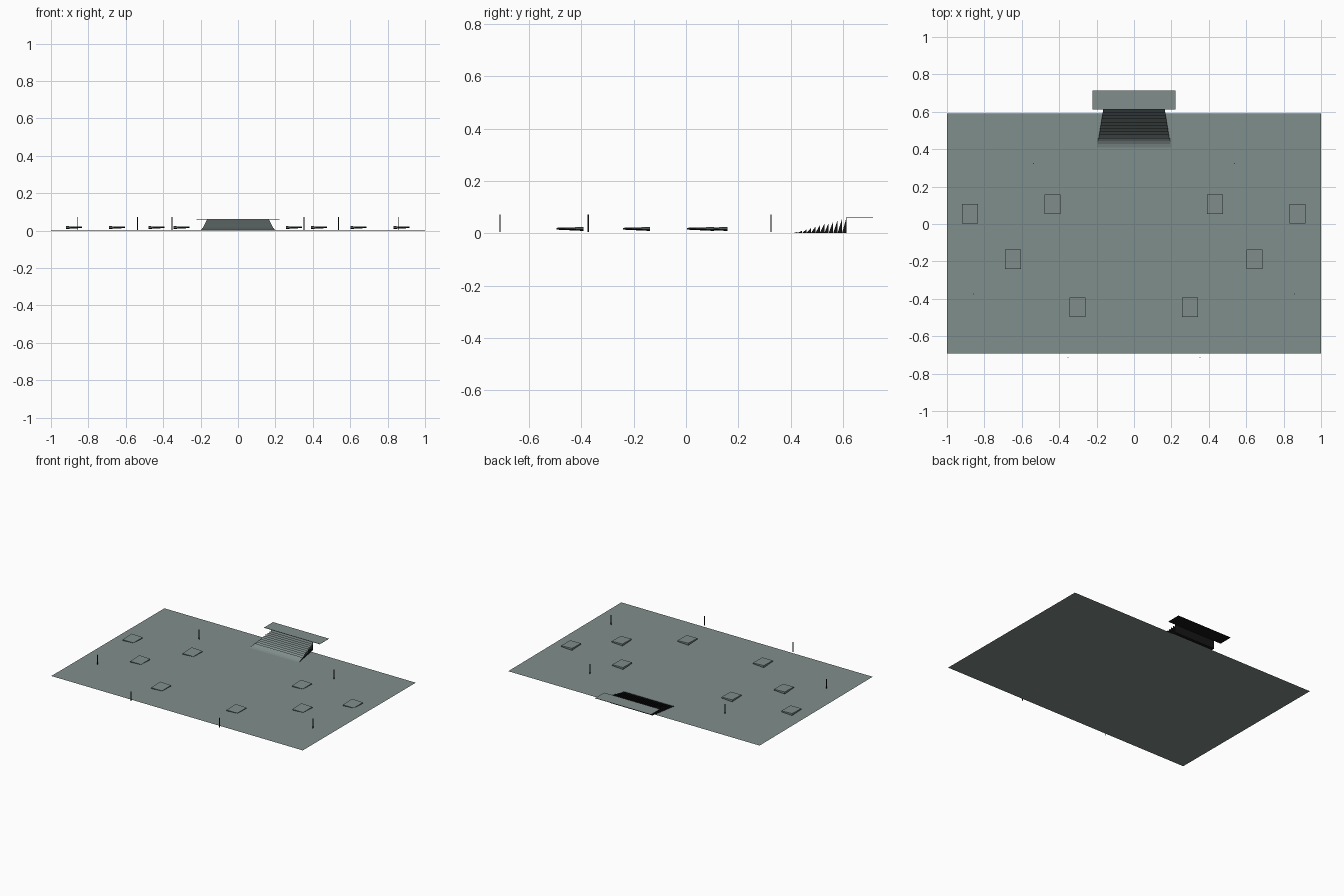
import bpy

if "Cube" in bpy.data.objects:
    bpy.data.objects.remove(bpy.data.objects["Cube"])


def material(name, colour):
    m = bpy.data.materials.new(name)
    m.diffuse_color = (*colour, 1)
    m.use_nodes = True
    m.node_tree.nodes["Principled BSDF"].inputs["Base Color"].default_value = m.diffuse_color
    return m


stone = material("grey_green_stone", (0.214, 0.27, 0.262))
black = material("black_backing", (0.008, 0.008, 0.008))


def build(name, verts, faces, dark=()):
    """Mesh part; faces whose index is in dark get the black backing."""
    me = bpy.data.meshes.new(name)
    me.from_pydata(verts, [], faces)
    me.materials.append(stone)
    me.materials.append(black)
    for p in me.polygons:
        p.material_index = int(p.index in dark)
    ob = bpy.data.objects.new(name, me)
    bpy.context.collection.objects.link(ob)
    return ob


# faces: bottom, top, front, right, back, left
BOX = [(3, 2, 1, 0), (4, 5, 6, 7), (0, 1, 5, 4), (1, 2, 6, 5), (2, 3, 7, 6), (3, 0, 4, 7)]


def ring(x0, x1, y0, y1, zs):
    return list(zip((x0, x1, x1, x0), (y0, y0, y1, y1), zs))


# ground sheet, falling very slightly towards the back
build("ground_sheet", ring(-1, 1, -0.693, 0.592, (0.004, 0.004, 0, 0)), [(0, 1, 2, 3)])

# landing plate behind the stairs, black underneath
land = (-0.222, 0.222, 0.613, 0.715)
build("landing", ring(*land, (0.06,) * 4) + ring(*land, (0.062,) * 4), BOX, (0, 2, 3, 4, 5))

# stairs: narrowing row of sharp wedge steps, black on the sides and backs
steps = 12
y_start, y_end = 0.41, 0.614
depth = (y_end - y_start) / steps
for i in range(steps):
    t = i / (steps - 1)
    w = 0.197 - 0.032 * t
    y0 = y_start + i * depth
    y1 = y0 + depth
    top = 0.005 + 0.056 * t
    base = 0.001
    build(f"step_{i + 1}",
          [(-w, y0, base), (w, y0, base), (w, y1, base), (-w, y1, base),
           (-w, y1, top), (w, y1, top)],
          [(3, 2, 1, 0), (0, 1, 5, 4), (2, 3, 4, 5), (1, 2, 5), (3, 0, 4)],
          (0, 2, 3, 4))

# mirrored low pads (underside deepest at the back left) and slim posts
pads = [(0.30, -0.444), (0.435, 0.106), (0.645, -0.189), (0.876, 0.056)]
posts = [(0.353, -0.712), (0.857, -0.374), (0.537, 0.325)]
for side, s in (("left", -1), ("right", 1)):
    for i, (px, y) in enumerate(pads):
        x = s * px - 0.001
        edges = (x - 0.043, x + 0.043, y - 0.052, y + 0.052)
        build(f"pad_{side}_{i + 1}",
              ring(*edges, (0.014, 0.019, 0.014, 0.009))
              + ring(*edges, (0.021, 0.02, 0.021, 0.024)), BOX, (0,))
    for i, (px, y) in enumerate(posts):
        x = s * px
        edges = (x - 0.0022, x + 0.0022, y - 0.0022, y + 0.0022)
        build(f"post_{side}_{i + 1}",
              ring(*edges, (0.004,) * 4) + ring(*edges, (0.072,) * 4), BOX, range(6))
